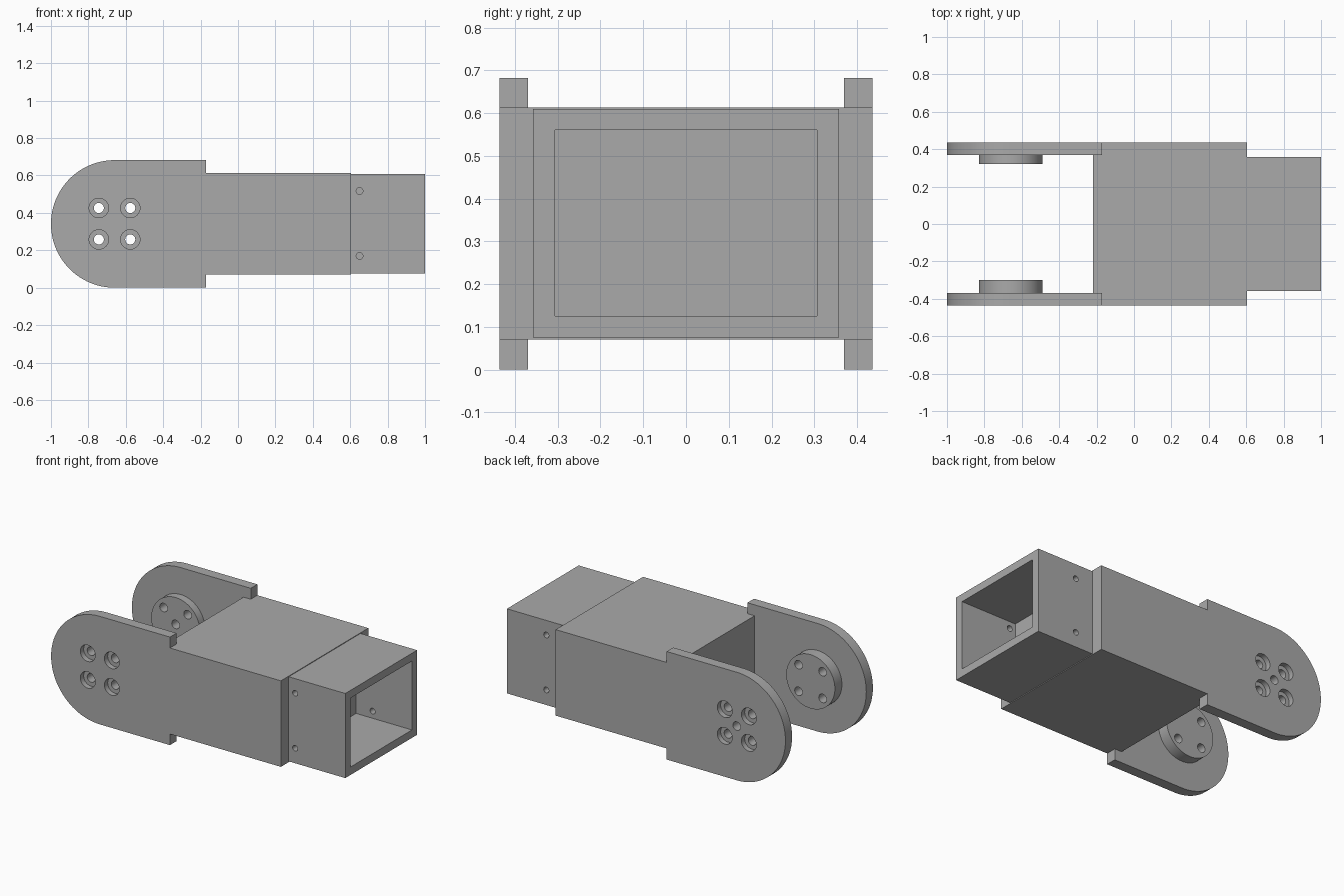
import bpy
import bmesh
import math
from mathutils import Matrix, Vector

if "Cube" in bpy.data.objects:
    bpy.data.objects.remove(bpy.data.objects["Cube"])

grey = bpy.data.materials.new("plain_grey")
grey.use_nodes = True
grey.diffuse_color = (0.4, 0.4, 0.4, 1)
grey.node_tree.nodes["Principled BSDF"].inputs["Base Color"].default_value = (0.4, 0.4, 0.4, 1)

PIVOT_X, PIVOT_Z = -0.66, 0.342
PLATE_IN, PLATE_OUT = 0.37, 0.436


def finish(name, bm):
    bmesh.ops.recalc_face_normals(bm, faces=bm.faces)
    mesh = bpy.data.meshes.new(name)
    bm.to_mesh(mesh)
    bm.free()
    mesh.materials.append(grey)
    obj = bpy.data.objects.new(name, mesh)
    bpy.context.collection.objects.link(obj)
    return obj


def prism(name, points, push):
    """Closed outline extruded along a vector."""
    bm = bmesh.new()
    face = bm.faces.new([bm.verts.new(p) for p in points])
    new = bmesh.ops.extrude_face_region(bm, geom=[face])["geom"]
    bmesh.ops.translate(bm, vec=push, verts=[v for v in new if isinstance(v, bmesh.types.BMVert)])
    return finish(name, bm)


def box(name, x0, x1, y, z0, z1):
    outline = [(x0, -y, z0), (x1, -y, z0), (x1, y, z0), (x0, y, z0)]
    return prism(name, outline, Vector((0, 0, z1 - z0)))


def rod(name, x, z, y0, y1, radius, sides=32):
    """Cylinder lying along y."""
    bm = bmesh.new()
    place = Matrix.Translation((x, (y0 + y1) / 2, z)) @ Matrix.Rotation(math.pi / 2, 4, "X")
    bmesh.ops.create_cone(bm, cap_ends=True, segments=sides, radius1=radius,
                          radius2=radius, depth=abs(y1 - y0), matrix=place)
    return finish(name, bm)


def combine(target, tool, operation):
    mod = target.modifiers.new("combine", "BOOLEAN")
    mod.operation = operation
    mod.solver = "EXACT"
    mod.object = tool
    bpy.ops.object.select_all(action="DESELECT")
    bpy.context.view_layer.objects.active = target
    target.select_set(True)
    bpy.ops.object.modifier_apply(modifier=mod.name)
    bpy.data.objects.remove(tool)


def shade(obj):
    bpy.ops.object.select_all(action="DESELECT")
    bpy.context.view_layer.objects.active = obj
    obj.select_set(True)
    bpy.ops.object.shade_smooth_by_angle(angle=math.radians(30))


# Main block, with a narrower nose reaching between the fork plates
half = [(-0.22, PLATE_IN), (-0.17, PLATE_IN), (-0.17, PLATE_OUT), (0.605, PLATE_OUT)]
outline = [(x, y, 0.07) for x, y in half] + [(x, -y, 0.07) for x, y in reversed(half)]
prism("main_block", outline, Vector((0, 0, 0.543)))

# Open socket with screw holes, staggered between the two sides
socket = box("end_socket", 0.55, 1.0, 0.358, 0.075, 0.609)
combine(socket, box("socket_cutter", 0.61, 1.1, 0.307, 0.125, 0.56), "DIFFERENCE")
for side, x in ((-1, 0.65), (1, 0.725)):
    for z in (0.17, 0.517):
        combine(socket, rod("screw_cutter", x, z, side * 0.25, side * 0.45, 0.018), "DIFFERENCE")
shade(socket)

# Rounded fork plates with pivot bosses and counterbored bolt holes
for name, side, boss_end in (("front_fork_plate", -1, 0.30), ("back_fork_plate", 1, 0.32)):
    y_in, y_out = side * PLATE_IN, side * PLATE_OUT
    profile = [(-0.17, y_in, 0.0), (-0.17, y_in, 0.682)]
    for i in range(49):
        a = math.pi / 2 + math.pi * i / 48
        profile.append((PIVOT_X + 0.34 * math.cos(a), y_in, 0.341 + 0.341 * math.sin(a)))
    plate = prism(name, profile, Vector((0, y_out - y_in, 0)))
    boss = rod("boss", PIVOT_X, PIVOT_Z, side * boss_end, side * 0.4, 0.17, 64)
    combine(plate, boss, "UNION")
    for dx in (-0.084, 0.084):
        for dz in (-0.084, 0.084):
            x, z = PIVOT_X + dx, PIVOT_Z + dz
            combine(plate, rod("bolt_cutter", x, z, side * 0.2, side * 0.5, 0.027), "DIFFERENCE")
            combine(plate, rod("bore_cutter", x, z, side * 0.403, side * 0.5, 0.052), "DIFFERENCE")
    if side > 0:
        combine(plate, rod("axle_cutter", PIVOT_X, PIVOT_Z, 0.2, 0.5, 0.027), "DIFFERENCE")
    shade(plate)
